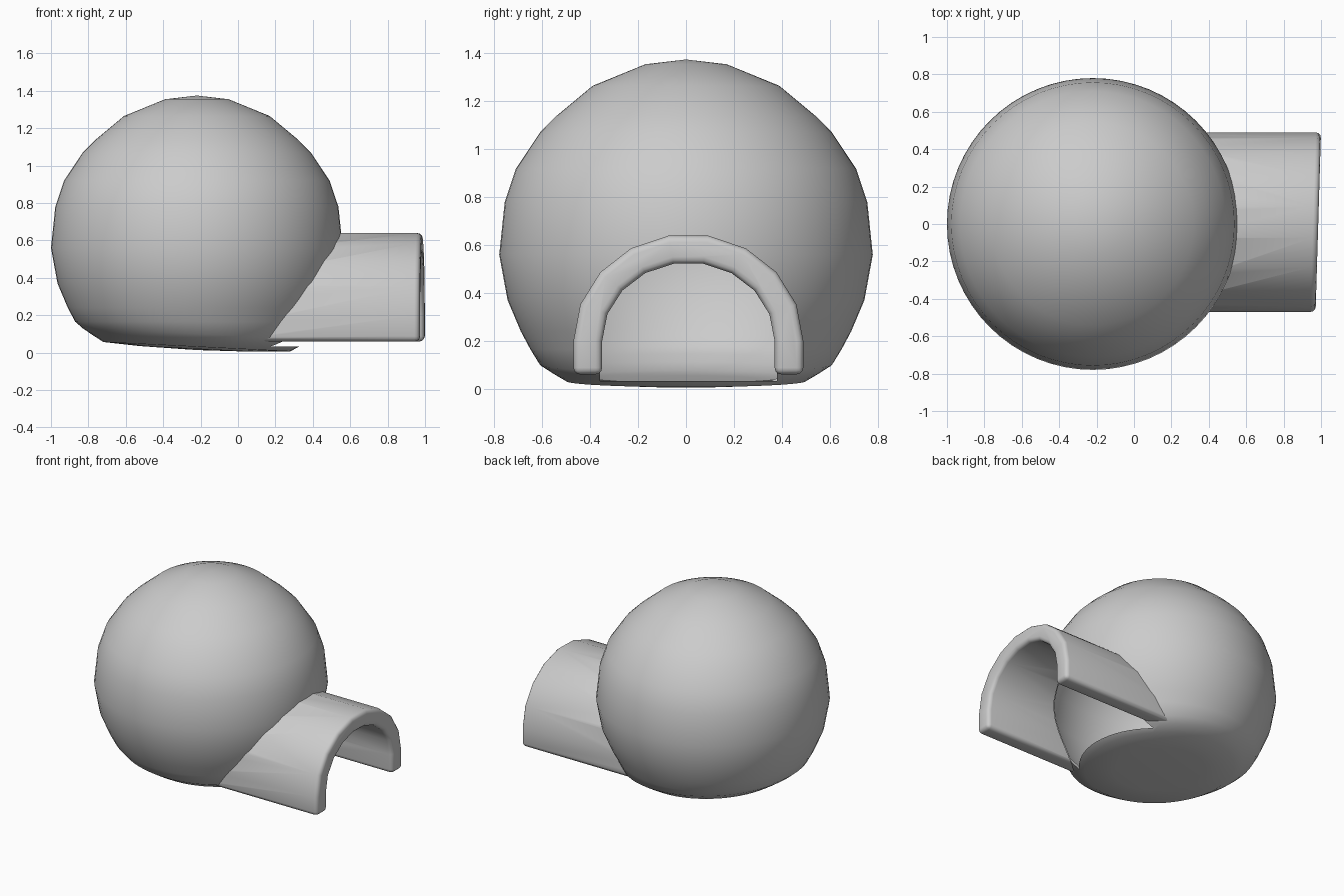
import bpy, bmesh, math

if "Cube" in bpy.data.objects:
    bpy.data.objects.remove(bpy.data.objects["Cube"])

CX = -0.22
PROFILE = [(0.3, 0.02), (0.5, 0.032), (0.56, 0.068), (0.61, 0.10), (0.65, 0.165), (0.69, 0.24),
           (0.745, 0.37), (0.78, 0.56), (0.757, 0.78), (0.71, 0.92), (0.61, 1.07), (0.54, 1.14),
           (0.39, 1.265), (0.17, 1.355)]


def make(name, bm):
    bmesh.ops.recalc_face_normals(bm, faces=bm.faces[:])
    mesh = bpy.data.meshes.new(name)
    bm.to_mesh(mesh)
    bm.free()
    ob = bpy.data.objects.new(name, mesh)
    bpy.context.collection.objects.link(ob)
    return ob


def lathe(name, inset=0.0, n=64):
    bm = bmesh.new()

    def vert(r, z, a):
        x, y = r * math.cos(a), r * math.sin(a)
        if z < 0.12:  # the floor dips slightly towards the entrance
            z -= 0.05 * x
        return bm.verts.new((CX + x, y, z))
    rings = [[vert(r - inset, z, 2 * math.pi * i / n) for i in range(n)] for r, z in PROFILE]
    low, top = bm.verts.new((CX, 0, 0.014)), bm.verts.new((CX, 0, 1.375 - inset))
    for i in range(n):
        j = (i + 1) % n
        bm.faces.new((low, rings[0][j], rings[0][i]))
        bm.faces.new((top, rings[-1][i], rings[-1][j]))
        for a, b in zip(rings, rings[1:]):
            bm.faces.new((a[i], a[j], b[j], b[i]))
    return make(name, bm)


def arch(radius, height, base, spring=0.2, n=9):
    pts = [(0.01 + radius * math.cos(math.pi * i / n),
            spring + height * math.sin(math.pi * i / n)) for i in range(n + 1)]
    return [(0.01 + radius, base)] + pts + [(0.01 - radius, base)]


def extrude(name, loop, x0, x1, skew=0.0):
    bm = bmesh.new()
    a = [bm.verts.new((x0, y, z)) for y, z in loop]
    b = [bm.verts.new((x1 + skew * y, y, z)) for y, z in loop]
    bm.faces.new(a)
    bm.faces.new(b)
    for i in range(len(loop)):
        j = (i + 1) % len(loop)
        bm.faces.new((a[i], a[j], b[j], b[i]))
    return make(name, bm)


def cut(ob, cutter):
    m = ob.modifiers.new("cut", 'BOOLEAN')
    m.operation = 'DIFFERENCE'
    m.solver = 'EXACT'
    m.object = cutter
    cutter.hide_render = True
    cutter.hide_set(True)


def finish(ob):
    bpy.ops.object.select_all(action='DESELECT')
    ob.select_set(True)
    bpy.context.view_layer.objects.active = ob
    for m in list(ob.modifiers):
        bpy.ops.object.modifier_apply(modifier=m.name)
    bpy.ops.object.shade_smooth_by_angle(angle=math.radians(40))


# Hollow dome with an arched doorway
dome = lathe("dome")
shell = dome.modifiers.new("shell", 'SOLIDIFY')
shell.thickness = 0.02
shell.offset = -1
doorway = extrude("doorway_cutter", arch(0.37, 0.337, 0.032), 0.12, 0.9)
cut(dome, doorway)

# Thick entrance tunnel with rounded rim, trimmed by the dome's inside
outer = arch(0.48, 0.446, 0.06)
inner = arch(0.36, 0.327, 0.06)
tunnel = extrude("entrance_tunnel", outer + inner[::-1], 0.0, 0.985, 0.03)
bev = tunnel.modifiers.new("rim", 'BEVEL')
bev.width = 0.028
bev.segments = 3
bev.limit_method = 'ANGLE'
bev.angle_limit = math.radians(45)
hollow = lathe("hollow_cutter", 0.01)
cut(tunnel, hollow)

for part in (dome, tunnel):
    finish(part)
for helper in (doorway, hollow):
    bpy.data.objects.remove(helper)
